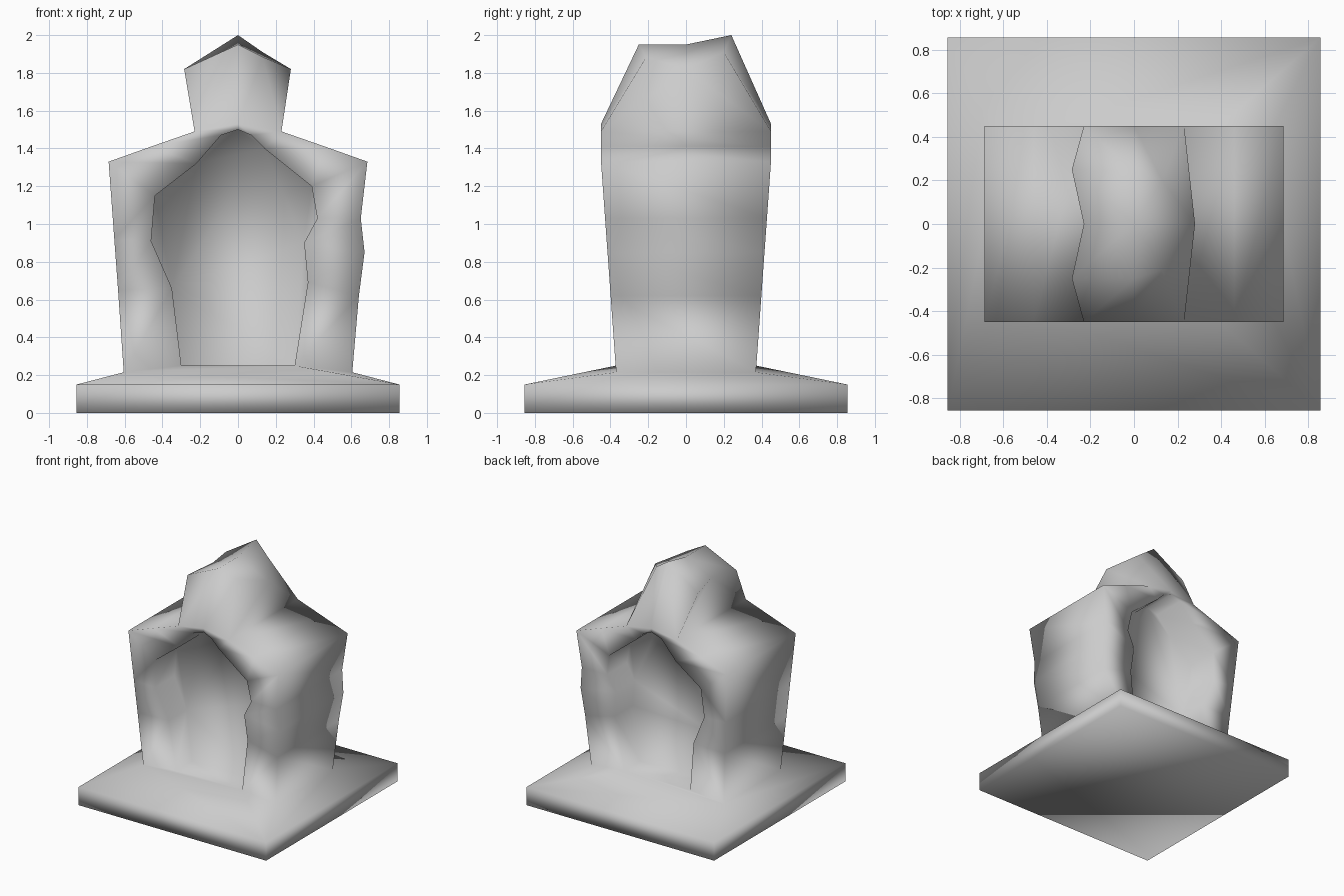
import bpy, bmesh

if "Cube" in bpy.data.objects:
    bpy.data.objects.remove(bpy.data.objects["Cube"])

# Front outline of the body and of the arched opening, left foot to right foot (x, z)
OUTER = [(-.605, .215), (-.635, .65), (-.655, .92), (-.685, 1.33), (-.46, 1.41),
         (-.23, 1.49), (0, 1.53), (.23, 1.49), (.46, 1.41), (.685, 1.33),
         (.65, 1.03), (.67, .85), (.64, .62), (.605, .215)]
HOLE = [(-.30, .25), (-.35, .66), (-.46, .91), (-.44, 1.15), (-.22, 1.32),
        (-.09, 1.47), (0, 1.50), (.07, 1.47), (.14, 1.40), (.39, 1.20),
        (.42, 1.03), (.35, .90), (.37, .69), (.30, .25)]
WALL_Y = .17
RIM = .855
N = len(OUTER)

bm = bmesh.new()


def v(x, y, z):
    return bm.verts.new((x, y, z))


def depth(z):
    # walls lean outward until the eaves
    return min(.45, .37 + .08 * (z - .215) / 1.115)


def face(*verts):
    bm.faces.new(verts)


outer, rims, feet = {}, {}, {}
for s in (-1, 1):
    # Front / back wall around the arched alcove
    o = [v(x, s * depth(z), z) for x, z in OUTER]
    h = [v(x, s * depth(z), z) for x, z in HOLE]
    w = [v(x, s * WALL_Y, z) for x, z in HOLE]
    for i in range(N - 1):
        face(o[i], o[i + 1], h[i + 1], h[i])
        face(h[i], h[i + 1], w[i + 1], w[i])
    # Alcove floor and inner wall
    face(h[-1], h[0], w[0], w[-1])
    face(*w)
    # Plinth slope and edge on this side
    top = [v(x, s * RIM, .15) for x in (-RIM, RIM)]
    low = [v(x, s * RIM, 0) for x in (-RIM, RIM)]
    face(top[0], o[0], h[0], h[-1], o[-1], top[1])
    face(top[0], top[1], low[1], low[0])
    outer[s], rims[s], feet[s] = o, top, low

# Side walls and shoulders (the crown closes the gap in the middle)
f, b = outer[-1], outer[1]
for i in range(N - 1):
    if i not in (5, 6):
        face(f[i], f[i + 1], b[i + 1], b[i])

# Plinth sides and underside
for k, foot in ((0, 0), (1, -1)):
    face(rims[-1][k], f[foot], b[foot], rims[1][k])
    face(rims[-1][k], rims[1][k], feet[1][k], feet[-1][k])
face(feet[-1][0], feet[-1][1], feet[1][1], feet[1][0])

# Crown: ridge, left shoulder points, right shoulder points
t1, t2, t3 = v(0, -.25, 1.95), v(0, 0, 1.95), v(0, .24, 2.0)
l1, lm, l2 = v(-.285, -.25, 1.82), v(-.23, 0, 1.84), v(-.285, .25, 1.82)
p1, r, p2 = v(.13, -.21, 1.885), v(.28, 0, 1.82), v(.13, .20, 1.91)
for side, t, l, p in ((f, t1, l1, p1), (b, t3, l2, p2)):
    face(side[5], side[6], t, l)
    face(side[6], side[7], p, t)
    face(l, t, t2, lm)
    face(p, r, t2, t)
    face(side[7], r, p)
face(f[7], b[7], r)
face(f[5], l1, lm)
face(b[5], lm, l2)
face(f[5], lm, b[5])

bmesh.ops.recalc_face_normals(bm, faces=bm.faces)
for fc in bm.faces:
    fc.smooth = True
mesh = bpy.data.meshes.new("shrine")
bm.to_mesh(mesh)
bm.free()
bpy.context.collection.objects.link(bpy.data.objects.new("shrine", mesh))
